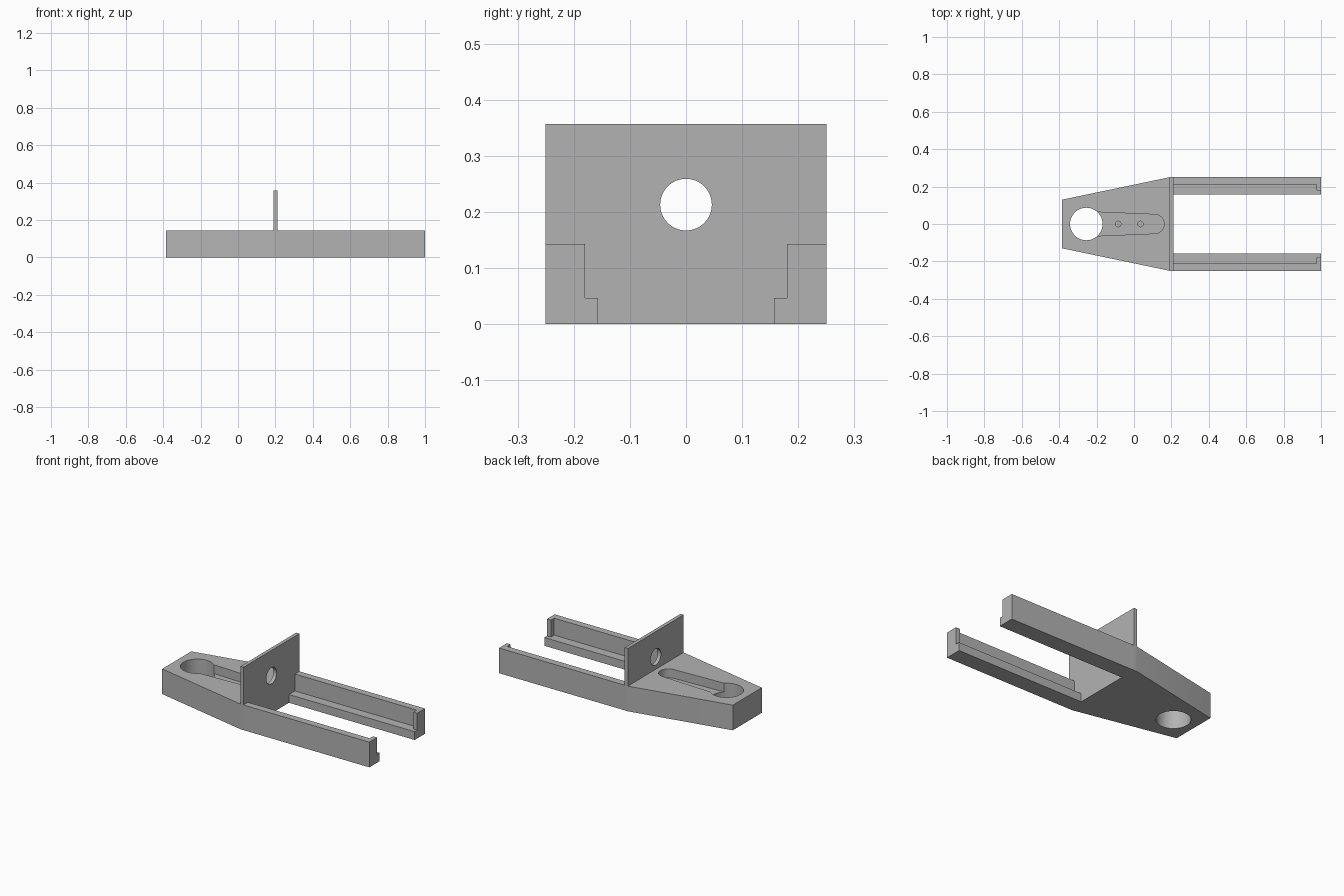
import bpy, bmesh, math
from mathutils import Vector

if "Cube" in bpy.data.objects:
    bpy.data.objects.remove(bpy.data.objects["Cube"], do_unlink=True)

grey = bpy.data.materials.new("plain grey")
grey.use_nodes = True
COLOR = (0.45, 0.45, 0.45, 1)
grey.diffuse_color = COLOR
grey.node_tree.nodes["Principled BSDF"].inputs["Base Color"].default_value = COLOR

HEIGHT, HALF_WIDTH = 0.143, 0.25
PLATE_BACK, PLATE_FRONT, PLATE_TOP = 0.19, 0.21, 0.357
LEDGE = 0.047


def prism(name, outline, axis, start, end):
    """Extrude a 2D outline: (x, y) along z, or (y, z) along x."""
    bm = bmesh.new()
    place = (lambda a, b: (start, a, b)) if axis == "x" else (lambda a, b: (a, b, start))
    face = bm.faces.new([bm.verts.new(place(a, b)) for a, b in outline])
    step = Vector((end - start, 0, 0)) if axis == "x" else Vector((0, 0, end - start))
    top = bmesh.ops.extrude_face_region(bm, geom=[face])["geom"]
    bmesh.ops.translate(bm, vec=step, verts=[v for v in top if isinstance(v, bmesh.types.BMVert)])
    bmesh.ops.recalc_face_normals(bm, faces=bm.faces[:])
    mesh = bpy.data.meshes.new(name)
    bm.to_mesh(mesh)
    bm.free()
    mesh.materials.append(grey)
    obj = bpy.data.objects.new(name, mesh)
    bpy.context.collection.objects.link(obj)
    return obj


def arc(cx, cy, radius, begin=0, sweep=360, steps=64):
    count = steps if sweep == 360 else steps + 1
    angles = [math.radians(begin + sweep * i / steps) for i in range(count)]
    return [(cx + radius * math.cos(a), cy + radius * math.sin(a)) for a in angles]


def activate(obj):
    bpy.ops.object.select_all(action="DESELECT")
    obj.select_set(True)
    bpy.context.view_layer.objects.active = obj


def cut(obj, cutter):
    cutter.hide_render = True
    mod = obj.modifiers.new("cut", "BOOLEAN")
    mod.operation, mod.solver, mod.object = "DIFFERENCE", "EXACT", cutter
    activate(obj)
    bpy.ops.object.modifier_apply(modifier=mod.name)
    bpy.data.objects.remove(cutter, do_unlink=True)


def smooth(obj):
    activate(obj)
    bpy.ops.object.shade_smooth_by_angle(angle=math.radians(30))


# Tapered base block with a through hole, a shallow slot and two screw holes
half = [(-0.385, 0.13), (PLATE_BACK, HALF_WIDTH), (PLATE_FRONT, HALF_WIDTH)]
base = prism("base_block", half + [(x, -y) for x, y in reversed(half)], "z", 0, HEIGHT)
slot = [(-0.255, 0.066), (-0.255, -0.066)] + arc(0.11, 0, 0.051, -90, 180, 24)
cut(base, prism("slot_cutter", slot, "z", HEIGHT - 0.05, HEIGHT + 0.1))
cut(base, prism("hole_cutter", arc(-0.255, 0, 0.087), "z", -0.1, HEIGHT + 0.1))
for x in (-0.085, 0.035):
    cut(base, prism("screw_cutter", arc(x, 0, 0.015, steps=24), "z", 0.06, HEIGHT + 0.1))
smooth(base)

# Upright plate with a round opening
w = HALF_WIDTH
plate = prism("upright_plate", [(-w, HEIGHT), (w, HEIGHT), (w, PLATE_TOP), (-w, PLATE_TOP)],
              "x", PLATE_BACK, PLATE_FRONT)
cut(plate, prism("opening_cutter", arc(0, 0.213, 0.046), "x", 0.1, 0.3))
smooth(plate)

# Stepped side rails, each with a stop at its open end
for side, label in ((1, "left"), (-1, "right")):
    def profile(wall):
        pts = [(w, 0), (w, HEIGHT), (wall, HEIGHT), (wall, LEDGE), (0.157, LEDGE), (0.157, 0)]
        return [(side * y, z) for y, z in pts]
    prism(label + "_rail", profile(0.21), "x", PLATE_FRONT, 0.975)
    prism(label + "_rail_stop", profile(0.18), "x", 0.975, 1.0)
